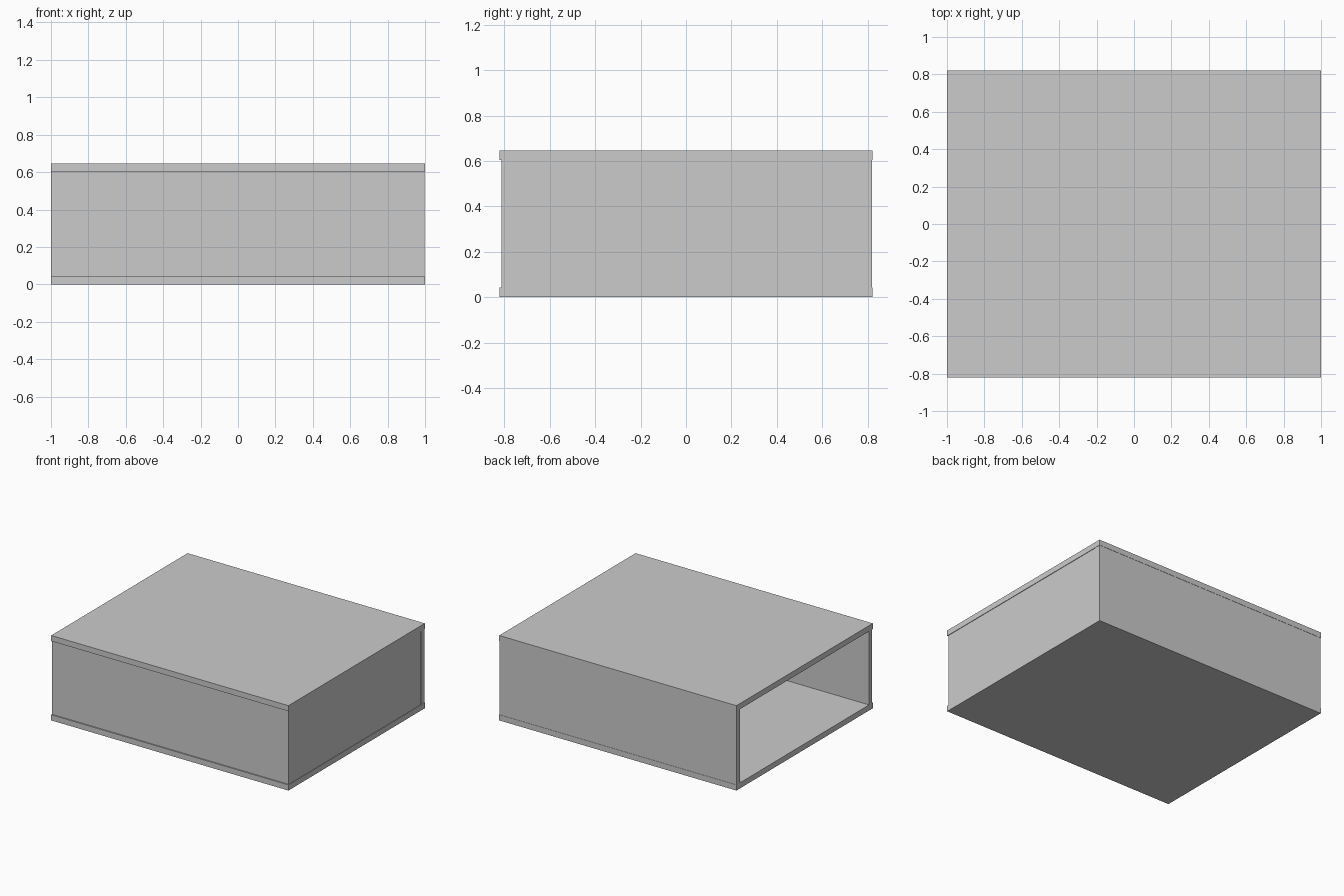
import bpy, bmesh

if "Cube" in bpy.data.objects:
    bpy.data.objects.remove(bpy.data.objects["Cube"])


def box(name, x0, x1, y0, y1, z0, z1):
    """Axis-aligned box given by its limits."""
    bm = bmesh.new()
    bmesh.ops.create_cube(bm, size=1)
    for v in bm.verts:
        v.co = ((x0 + x1) / 2 + v.co.x * (x1 - x0),
                (y0 + y1) / 2 + v.co.y * (y1 - y0),
                (z0 + z1) / 2 + v.co.z * (z1 - z0))
    mesh = bpy.data.meshes.new(name)
    bm.to_mesh(mesh)
    bm.free()
    obj = bpy.data.objects.new(name, mesh)
    bpy.context.collection.objects.link(obj)
    return obj


W, D, H = 1.0, 0.821, 0.647   # half width, half depth, height
T = 0.043                     # board thickness
FRONT, BACK, SIDE = -D + 0.009, D - 0.002, W - 0.004

# Top and bottom boards, slightly overhanging the walls
box("bottom_board", -W, W, -D, D, 0, T)
box("top_board", -W, W, -D, D, H - T, H)

# Upright walls between the boards; the left end stays open
box("front_wall", -W, SIDE - T, FRONT, FRONT + T * 0.85, T, H - T)
box("back_wall", -W, W - 0.002, BACK - T, BACK, T, H - T)
box("right_wall", SIDE - T, SIDE, FRONT, BACK - T, T, H - T)
